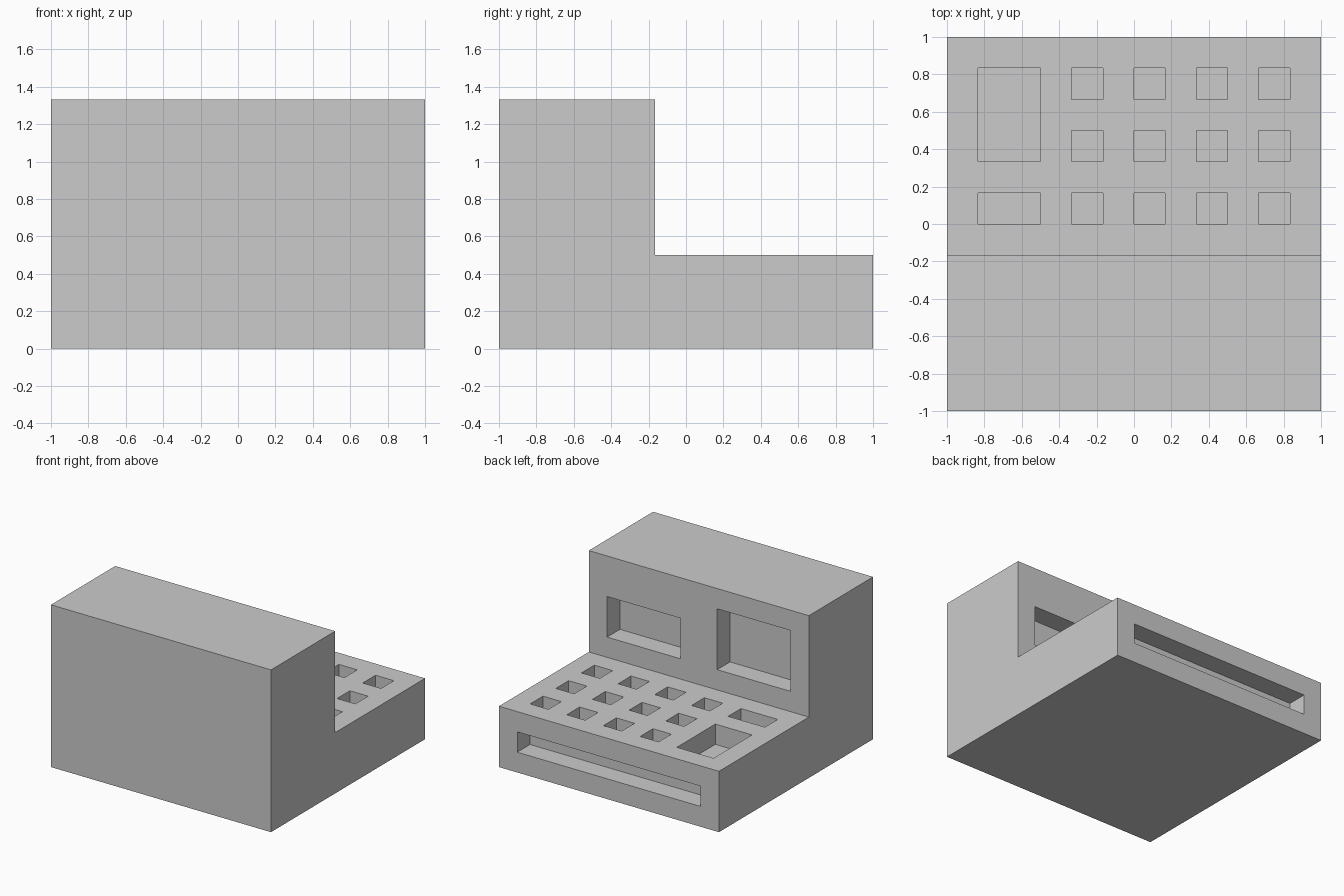
import bpy
import bmesh
from mathutils import Vector

if "Cube" in bpy.data.objects:
    bpy.data.objects.remove(bpy.data.objects["Cube"])

U = 1 / 6        # everything sits on a 1/6 unit lattice
OVER = 0.05      # how far cutters stick out of the surface


def mesh_object(name, bm):
    bmesh.ops.recalc_face_normals(bm, faces=bm.faces)
    mesh = bpy.data.meshes.new(name)
    bm.to_mesh(mesh)
    bm.free()
    obj = bpy.data.objects.new(name, mesh)
    bpy.context.collection.objects.link(obj)
    return obj


def add_box(bm, lo, hi):
    lo, hi = Vector(lo), Vector(hi)
    verts = bmesh.ops.create_cube(bm, size=1)["verts"]
    for v in verts:
        v.co = Vector((v.co[i] * (hi[i] - lo[i]) + (lo[i] + hi[i]) / 2 for i in range(3)))


# Body: L-shaped side profile extruded across the width
bm = bmesh.new()
profile = [(-1, 0), (1, 0), (1, 0.5), (-U, 0.5), (-U, 8 * U), (-1, 8 * U)]
face = bm.faces.new([bm.verts.new((-1, y, z)) for y, z in profile])
side = bmesh.ops.extrude_face_region(bm, geom=[face])["geom"]
bmesh.ops.translate(bm, vec=(2, 0, 0), verts=[g for g in side if isinstance(g, bmesh.types.BMVert)])
body = mesh_object("machine_body", bm)

# Recess cutters
bm = bmesh.new()


def key(x, y, w=U, d=U):
    add_box(bm, (x, y, 0.5 - U), (x + w, y + d, 0.5 + OVER))


# small keys in a grid, then the wide and the large key
for col in range(4):
    for row in range(3):
        key((2 * col - 2) * U, 2 * row * U)
key(-5 * U, 0, 2 * U, U)
key(-5 * U, 2 * U, 2 * U, 3 * U)

# two display windows in the upright wall
for x, top in ((U, 6 * U), (-5 * U, 7 * U)):
    add_box(bm, (x, -2 * U, 4 * U), (x + 4 * U, -U + OVER, top))

# long slot in the low end (slightly shallow so it stays clear of the key recesses)
add_box(bm, (-5 * U, 5 * U + 0.001, U), (5 * U, 1 + OVER, 2 * U))
cutter = mesh_object("recess_cutter", bm)
cutter.hide_render = True

# Cut the recesses and drop the helper
mod = body.modifiers.new("recesses", "BOOLEAN")
mod.operation = "DIFFERENCE"
mod.solver = "EXACT"
mod.object = cutter
bpy.context.view_layer.objects.active = body
bpy.ops.object.modifier_apply(modifier=mod.name)
bpy.data.objects.remove(cutter)
